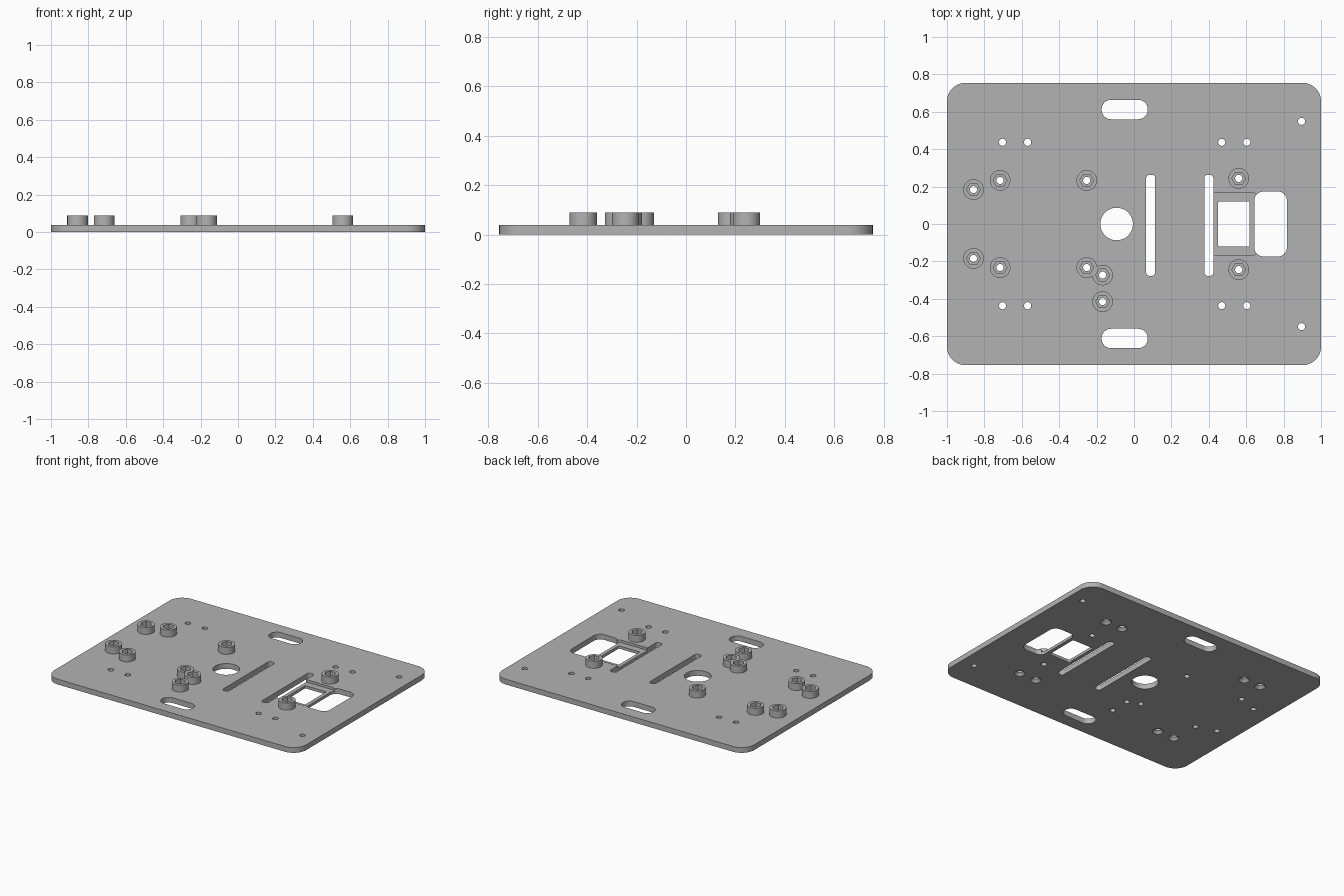
import bpy, bmesh, math
from mathutils import Vector

if "Cube" in bpy.data.objects:
    bpy.data.objects.remove(bpy.data.objects["Cube"], do_unlink=True)

THICK, TOP = 0.038, 0.088

grey = bpy.data.materials.new("plain grey")
grey.use_nodes = True
grey.diffuse_color = (0.45, 0.45, 0.45, 1)
grey.node_tree.nodes["Principled BSDF"].inputs["Base Color"].default_value = (0.45, 0.45, 0.45, 1)


def prism(bm, bottom, z0, z1, top=None):
    """Solid between two matching outlines."""
    top = top or bottom
    lo = [bm.verts.new((x, y, z0)) for x, y in bottom]
    hi = [bm.verts.new((x, y, z1)) for x, y in top]
    bm.faces.new(lo[::-1])
    bm.faces.new(hi)
    n = len(lo)
    for i in range(n):
        j = (i + 1) % n
        bm.faces.new((lo[i], lo[j], hi[j], hi[i]))


def circle(x, y, r, n=32):
    return [(x + r * math.cos(math.tau * i / n), y + r * math.sin(math.tau * i / n)) for i in range(n)]


def rounded(x0, x1, y0, y1, r, n=8):
    """Rectangle outline with rounded corners."""
    if r == 0:
        return [(x1, y1), (x0, y1), (x0, y0), (x1, y0)]
    pts = []
    centres = [(x1 - r, y1 - r), (x0 + r, y1 - r), (x0 + r, y0 + r), (x1 - r, y0 + r)]
    for q, (cx, cy) in enumerate(centres):
        for i in range(n + 1):
            a = math.pi / 2 * (q + i / n)
            pts.append((cx + r * math.cos(a), cy + r * math.sin(a)))
    return pts


def make(name, bm):
    mesh = bpy.data.meshes.new(name)
    bm.to_mesh(mesh)
    bm.free()
    mesh.materials.append(grey)
    obj = bpy.data.objects.new(name, mesh)
    bpy.context.collection.objects.link(obj)
    return obj


def boolean(obj, bm, operation="DIFFERENCE"):
    """Apply a boolean with a temporary tool solid."""
    tool = make("tool", bm)
    tool.hide_render = True
    mod = obj.modifiers.new("cut", "BOOLEAN")
    mod.operation, mod.object, mod.solver = operation, tool, "EXACT"
    bpy.context.view_layer.objects.active = obj
    bpy.ops.object.modifier_apply(modifier=mod.name)
    bpy.data.objects.remove(tool, do_unlink=True)


def smooth(obj):
    bpy.ops.object.select_all(action="DESELECT")
    obj.select_set(True)
    bpy.context.view_layer.objects.active = obj
    bpy.ops.object.shade_smooth_by_angle(angle=math.radians(25))


POSTS = [(-0.858, 0.184), (-0.858, -0.184), (-0.716, 0.233), (-0.716, -0.233),
         (-0.253, 0.233), (-0.253, -0.233), (0.56, 0.244), (0.56, -0.244),
         (-0.168, -0.273), (-0.168, -0.415)]
BOLT_X = (-0.703, -0.569, 0.469, 0.603)
HOLE = 0.019

# Base plate
bm = bmesh.new()
prism(bm, rounded(-1, 1, -0.755, 0.755, 0.1, 12), 0, THICK)
plate = make("base_plate", bm)

# Through openings: round hole, end slots, strap slots, windows, bolt holes
bm = bmesh.new()
outlines = [circle(-0.093, 0, 0.087, 48),
            rounded(0.065, 0.113, -0.277, 0.263, 0.018),
            rounded(0.376, 0.424, -0.277, 0.263, 0.018),
            rounded(0.45, 0.617, -0.12, 0.12, 0.006),
            rounded(0.643, 0.818, -0.174, 0.174, 0.05)]
for s in (-1, 1):
    outlines.append(rounded(-0.173, 0.073, s * 0.612 - 0.052, s * 0.612 + 0.052, 0.05))
    outlines.append(circle(0.896, s * 0.549, HOLE))
    outlines += [circle(x, s * 0.437, HOLE) for x in BOLT_X]
outlines += [circle(x, y, HOLE) for x, y in POSTS]
for o in outlines:
    prism(bm, o, -0.1, 0.2)
boolean(plate, bm)

# Shallow recess around the square window
bm = bmesh.new()
prism(bm, rounded(0.405, 0.665, -0.168, 0.168, 0.035), THICK - 0.018, 0.2)
boolean(plate, bm)

# Countersinks on the underside of the bolt holes
bm = bmesh.new()
for x in BOLT_X:
    for s in (-1, 1):
        prism(bm, circle(x, s * 0.437, 0.038), -0.002, 0.019, circle(x, s * 0.437, HOLE - 0.001))
boolean(plate, bm)
smooth(plate)

# Standoffs, the two that touch being fused together
bm = bmesh.new()
for x, y in POSTS[:-2]:
    prism(bm, circle(x, y, 0.055, 40), THICK, TOP)
posts = make("standoffs", bm)
bm = bmesh.new()
for x, y in POSTS[-2:]:
    prism(bm, circle(x, y, 0.055, 40), THICK, TOP)
boolean(posts, bm, "UNION")

# Screw holes and hexagonal nut pockets in the standoffs
bm = bmesh.new()
for x, y in POSTS:
    prism(bm, circle(x, y, HOLE), -0.1, 0.2)
boolean(posts, bm)
bm = bmesh.new()
for x, y in POSTS:
    prism(bm, circle(x, y, 0.037, 6), TOP - 0.035, 0.2)
boolean(posts, bm)
smooth(posts)
